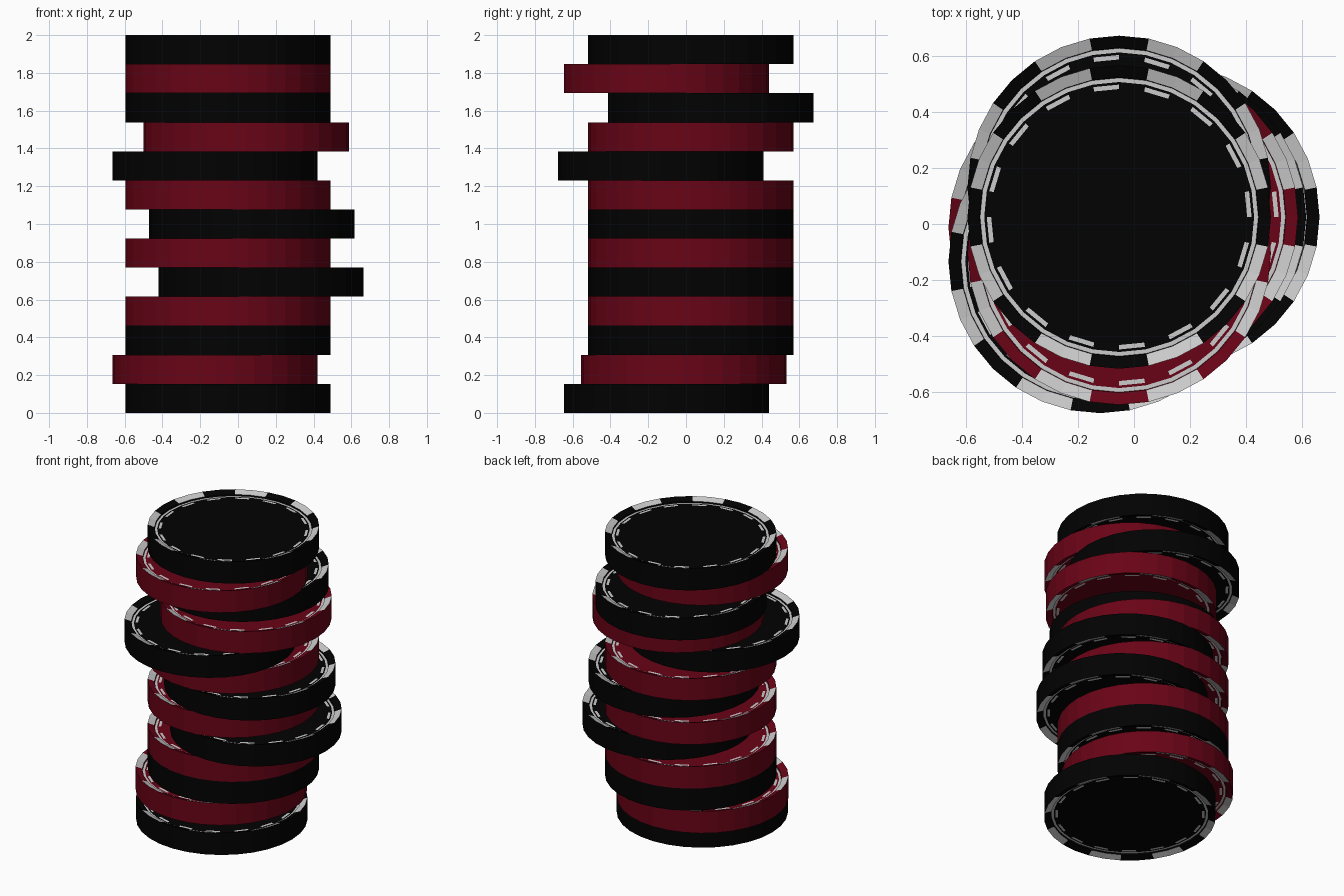
import bpy, bmesh, math

if "Cube" in bpy.data.objects:
    bpy.data.objects.remove(bpy.data.objects["Cube"])

SIDES, R, H = 32, 0.543, 2 / 13
DISH = 0.026      # depth of the recessed centre of each face


def material(name, rgb):
    m = bpy.data.materials.new(name)
    m.diffuse_color = (*rgb, 1)
    m.use_nodes = True
    m.node_tree.nodes["Principled BSDF"].inputs["Base Color"].default_value = m.diffuse_color
    return m


black = material("black_clay", (0.0005, 0.0005, 0.0005))
red = material("red_clay", (0.14, 0.001, 0.008))
white = material("white_inlay", (0.75, 0.75, 0.75))

# Chip face profile (radius, inset from the face) running from rim to centre
# sloped striped rim | small step | thin white ring | plain band | dashes | centre
PROFILE = [(R, 0), (0.5, 0.016), (0.498, DISH), (0.483, DISH),
           (0.474, DISH), (0.458, DISH)]


def is_white(band, i):
    if band == 0:                       # eight spots, two sides wide
        return ((i + 1) // 2) % 2 == 1
    if band == 2:                       # continuous ring
        return True
    return band == 4 and i % 2 == 0     # sixteen dashes


def make_chip(name, body, x, y, z):
    bm = bmesh.new()

    def loop(r, h):
        return [bm.verts.new((r * math.cos(2 * math.pi * i / SIDES),
                              r * math.sin(2 * math.pi * i / SIDES), h))
                for i in range(SIDES)]

    # both faces of the chip
    outer = []
    for top in (True, False):
        loops = [loop(r, H - d if top else d) for r, d in PROFILE]
        for band, (a, b) in enumerate(zip(loops, loops[1:])):
            for i in range(SIDES):
                j = (i + 1) % SIDES
                f = bm.faces.new((a[i], a[j], b[j], b[i]))
                f.material_index = int(is_white(band, i))
        bm.faces.new(loops[-1])
        outer.append(loops[0])
    # edge wall
    t, b = outer
    for i in range(SIDES):
        j = (i + 1) % SIDES
        bm.faces.new((b[i], b[j], t[j], t[i]))
    bmesh.ops.recalc_face_normals(bm, faces=bm.faces)

    me = bpy.data.meshes.new(name)
    bm.to_mesh(me)
    bm.free()
    me.materials.append(body)
    me.materials.append(white)
    ob = bpy.data.objects.new(name, me)
    ob.location = (x, y, z)
    bpy.context.collection.objects.link(ob)


# Chip centres from bottom to top, colours alternate
CX, CY = -0.053, 0.025
centres = [(CX, -0.104), (-0.121, -0.012), (CX, CY), (CX, CY), (0.121, CY),
           (CX, CY), (0.073, CY), (CX, CY), (-0.121, -0.134), (0.044, CY),
           (CX, 0.131), (CX, -0.104), (CX, CY)]
for k, (x, y) in enumerate(centres):
    colour, label = ((black, "black"), (red, "red"))[k % 2]
    make_chip(f"{label}_chip_{k + 1}", colour, x, y, k * H)
